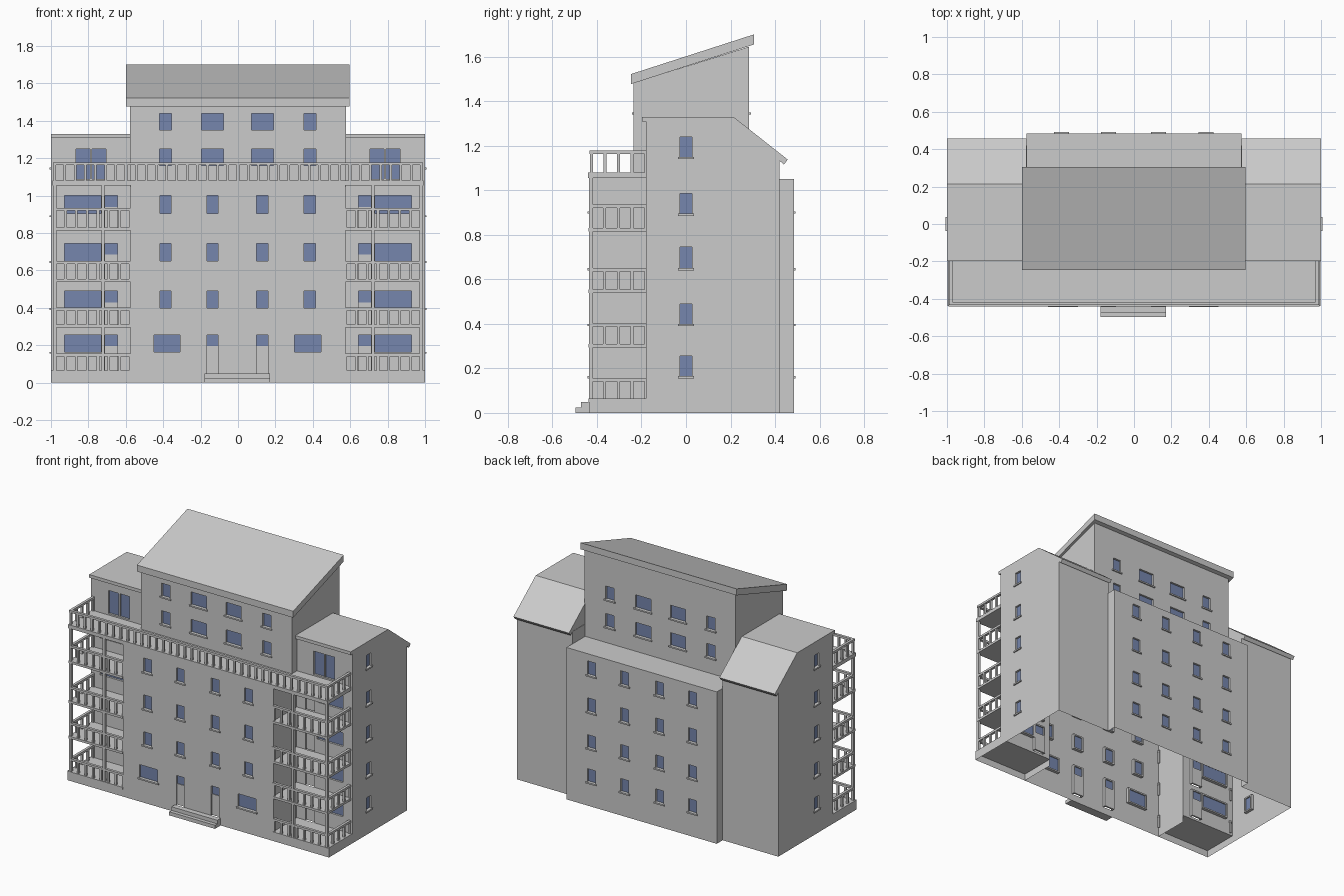
import bpy, bmesh
from mathutils import Vector

if "Cube" in bpy.data.objects:
    bpy.data.objects.remove(bpy.data.objects["Cube"])


def material(name, rgb):
    m = bpy.data.materials.new(name)
    m.use_nodes = True
    m.diffuse_color = (*rgb, 1)
    m.node_tree.nodes["Principled BSDF"].inputs["Base Color"].default_value = (*rgb, 1)
    return m


PLASTER = material("grey plaster", (0.6, 0.6, 0.6))
GLASS = material("blue glass", (0.18, 0.24, 0.42))
Z = Vector((0, 0, 1))


def finish(name, bm, mat=PLASTER):
    mesh = bpy.data.meshes.new(name)
    bm.to_mesh(mesh)
    bm.free()
    mesh.materials.append(mat)
    obj = bpy.data.objects.new(name, mesh)
    bpy.context.scene.collection.objects.link(obj)
    return obj


def quad(bm, pts):
    bm.faces.new([bm.verts.new(p) for p in pts])


def add_box(bm, lo, hi):
    made = bmesh.ops.create_cube(bm, size=1)["verts"]
    for v in made:
        v.co = [(a + b) / 2 + c * abs(b - a) for a, b, c in zip(lo, hi, v.co)]


def box(name, lo, hi):
    bm = bmesh.new()
    add_box(bm, lo, hi)
    return finish(name, bm)


def prism(name, profile, x0, x1):
    """Extrude a (y, z) profile along x."""
    bm = bmesh.new()
    face = bm.faces.new([bm.verts.new((x0, y, z)) for y, z in profile])
    out = bmesh.ops.extrude_face_region(bm, geom=[face])["geom"]
    for v in out:
        if isinstance(v, bmesh.types.BMVert):
            v.co.x = x1
    bmesh.ops.recalc_face_normals(bm, faces=bm.faces)
    return finish(name, bm)


def wall(name, normal, offset, span, height, openings=()):
    """Flat wall with recessed windows; openings are (a, b, z0, z1, kind)."""
    n = Vector(normal)
    u_dir = Z.cross(n)
    sign = sum(u_dir)
    base = n * abs(offset)

    def at(u, z, d=0.0):
        return base + u_dir * u + Z * z - n * d

    def flip(a, b):
        return sorted((a * sign, b * sign))

    holes = [(*flip(o[0], o[1]), *o[2:]) for o in openings]
    us = sorted({*flip(*span), *(u for h in holes for u in h[:2])})
    zs = sorted({*height, *(z for h in holes for z in h[2:4])})
    bm, frames, glass = bmesh.new(), bmesh.new(), bmesh.new()

    def bar(u0, u1, z0, z1, d0, d1):
        p, q = at(u0, z0, d0), at(u1, z1, d1)
        add_box(frames, p, q)

    for u0, u1 in zip(us, us[1:]):
        for z0, z1 in zip(zs, zs[1:]):
            mu, mz = (u0 + u1) / 2, (z0 + z1) / 2
            if not any(h[0] < mu < h[1] and h[2] < mz < h[3] for h in holes):
                quad(bm, [at(u0, z0), at(u1, z0), at(u1, z1), at(u0, z1)])
    bmesh.ops.remove_doubles(bm, verts=bm.verts, dist=1e-5)
    for u0, u1, z0, z1, kind in holes:
        deep, t = 0.022, 0.01
        bar(u0, u0 + t, z0, z1, 0, deep)
        bar(u1 - t, u1, z0, z1, 0, deep)
        bar(u0, u1, z1 - t, z1, 0, deep)
        g0 = z0 + t
        if kind == "door":
            g0 = z1 - 0.07
            bar(u0, u1, z0, g0, 0.01, deep)
        else:
            out = -0.008 if kind == "window" else 0
            bar(u0, u1, z0, g0, out, deep)
        if kind == "double":
            bar((u0 + u1 - t) / 2, (u0 + u1 + t) / 2, z0, z1, 0.004, deep)
        a, b, c = u0 + t, u1 - t, z1 - t
        quad(glass, [at(a, g0, 0.014), at(b, g0, 0.014), at(b, c, 0.014), at(a, c, 0.014)])
    finish(name, bm)
    if holes:
        finish(name + "_frames", frames)
        finish(name + "_glass", glass, GLASS)
    else:
        frames.free()
        glass.free()


# Main dimensions
W, FRONT, RECESS, WING_BACK, BACK = 0.575, -0.435, -0.18, 0.42, 0.485
FLOORS = [0.065, 0.31, 0.555, 0.83]
RAILS = [0.155, 0.402, 0.65, 0.935]
ROWS = [(0.155, 0.265), (0.39, 0.5), (0.64, 0.755), (0.895, 1.01)]
COLS = [-0.388, -0.137, 0.13, 0.384]


def win(c, row, half=0.04, kind="window"):
    return (c - half, c + half, *row, kind)


# Central block
front = [win(c, r) for c in COLS for r in ROWS[1:]]
front += [win(c, ROWS[0], 0.08) for c in (-0.38, 0.373)]
front += [win(c, (0.05, 0.265), kind="door") for c in COLS[1:3]]
wall("front_wall", (0, -1, 0), FRONT, (-W, W), (0, 1.06), front)
wall("back_wall", (0, 1, 0), BACK, (-W, W), (0, 1.05), [win(c, r) for c in COLS for r in ROWS])
box("back_flat_roof", (-W, 0.27, 1.035), (W, BACK, 1.05))

# Upper storeys
UPPER = [win(c, r, h) for c, h in zip(COLS, (0.042, 0.069, 0.069, 0.042))
         for r in ((1.15, 1.26), (1.34, 1.45))]
wall("upper_front_wall", (0, -1, 0), -0.235, (-W, W), (1.05, 1.482), UPPER)
# Rear wall stands in front of the lower roof
wall("upper_back_wall", (0, 1, 0), 0.283, (-W, W), (1.05, 1.645), UPPER)
for side, x in (("right", -W), ("left", W)):
    prism("upper_side_wall_" + side,
          [(-0.235, 1.05), (0.283, 1.05), (0.283, 1.645), (-0.235, 1.482)], x - 0.002, x + 0.002)
prism("upper_roof", [(-0.247, 1.477), (-0.247, 1.522), (0.305, 1.7), (0.305, 1.655)], -0.6, 0.595)


def railing(name, corners, z, top, step=0.055):
    """Top rail and balusters along a path of axis-aligned segments."""
    bm = bmesh.new()
    r = 0.009
    for (ax, ay), (bx, by) in zip(corners, corners[1:]):
        lo = (min(ax, bx) - r, min(ay, by) - r, top - 0.015)
        hi = (max(ax, bx) + r, max(ay, by) + r, top)
        add_box(bm, lo, hi)
        count = max(1, round((abs(bx - ax) + abs(by - ay)) / step))
        for i in range(count + 1):
            x, y = ax + (bx - ax) * i / count, ay + (by - ay) * i / count
            add_box(bm, (x - 0.007, y - 0.007, z), (x + 0.007, y + 0.007, top - 0.01))
    finish(name, bm)


# Wings and balconies, one on each side
for side, s in (("right", -1), ("left", 1)):
    out, inn = (s, 0, 0), (-s, 0, 0)
    span = sorted((s * W, s))
    xs = (s * W, s)

    # Outer wall with windows, gable and inner wall above the lower roof
    side_rows = ROWS[:3] + [(0.885, 0.995)]
    wall("wing_side_wall_" + side, out, 1, (RECESS, WING_BACK), (0, 1.135),
         [win(0, r, 0.037) for r in side_rows])
    wall("wing_top_side_wall_" + side, out, 1, (RECESS, 0.205), (1.135, 1.31),
         [win(0, (1.14, 1.25), 0.037)])
    prism("wing_gable_" + side, [(0.205, 1.135), (WING_BACK, 1.135), (0.205, 1.31)], *xs)
    box("wing_inner_wall_" + side, (s * W - 0.002, RECESS, 1.05), (s * W + 0.002, WING_BACK, 1.135))
    box("wing_inner_top_wall_" + side, (s * W - 0.002, RECESS, 1.13), (s * W + 0.002, 0.205, 1.31))
    wall("wing_back_wall_" + side, (0, 1, 0), WING_BACK, span, (0, 1.135))
    wall("back_step_" + side, out, W, (WING_BACK, BACK), (0, 1.05))
    prism("wing_roof_" + side,
          [(-0.197, 1.308), (-0.197, 1.33), (0.213, 1.33), (0.457, 1.138),
           (0.44, 1.116), (0.205, 1.308)], *xs)

    # Recessed balcony wall with windows and doors
    holes = [win(s * 0.83, r, 0.108, "plain") for r in ROWS]
    holes += [win(s * 0.677, (f, r[1]), 0.043, "door") for f, r in zip(FLOORS, ROWS)]
    holes.append(win(s * 0.785, (1.08, 1.26), 0.09, "double"))
    wall("balcony_wall_" + side, (0, -1, 0), RECESS, span, (0.065, 1.31), holes)
    wall("balcony_cheek_" + side, out, W, (FRONT, RECESS), (0, 1.06))

    # Plinth below the lowest balcony
    wall("plinth_front_" + side, (0, -1, 0), FRONT, span, (0, 0.065))
    wall("plinth_side_" + side, out, 1, (FRONT, RECESS), (0, 0.065))

    # Floors, railings and posts
    for i, (f, top) in enumerate(zip(FLOORS, RAILS)):
        edge = 0.998 if i == 0 else 0.99
        a, b = sorted((s * W, s * edge))
        box(f"balcony_floor_{side}_{i + 1}", (a, FRONT - 0.004, f - 0.016), (b, RECESS, f))
        railing(f"balcony_railing_{side}_{i + 1}",
                [(s * W, -0.427), (s * 0.98, -0.427), (s * 0.98, RECESS)], f, top)
    for label, x in (("corner", 0.98), ("middle", 0.722)):
        box(f"balcony_{label}_post_{side}", (s * x - 0.009, -0.436, 0.06), (s * x + 0.009, -0.418, 1.06))

# Roof terrace
box("terrace_floor", (-0.992, -0.44, 1.055), (0.992, RECESS, 1.08))
railing("terrace_railing",
        [(-0.98, RECESS), (-0.98, -0.425), (0.98, -0.425), (0.98, RECESS)], 1.08, 1.178)

# Entrance steps
box("lower_step", (-0.178, -0.497, 0), (0.172, FRONT, 0.025))
box("upper_step", (-0.178, -0.472, 0.025), (0.172, FRONT, 0.05))
